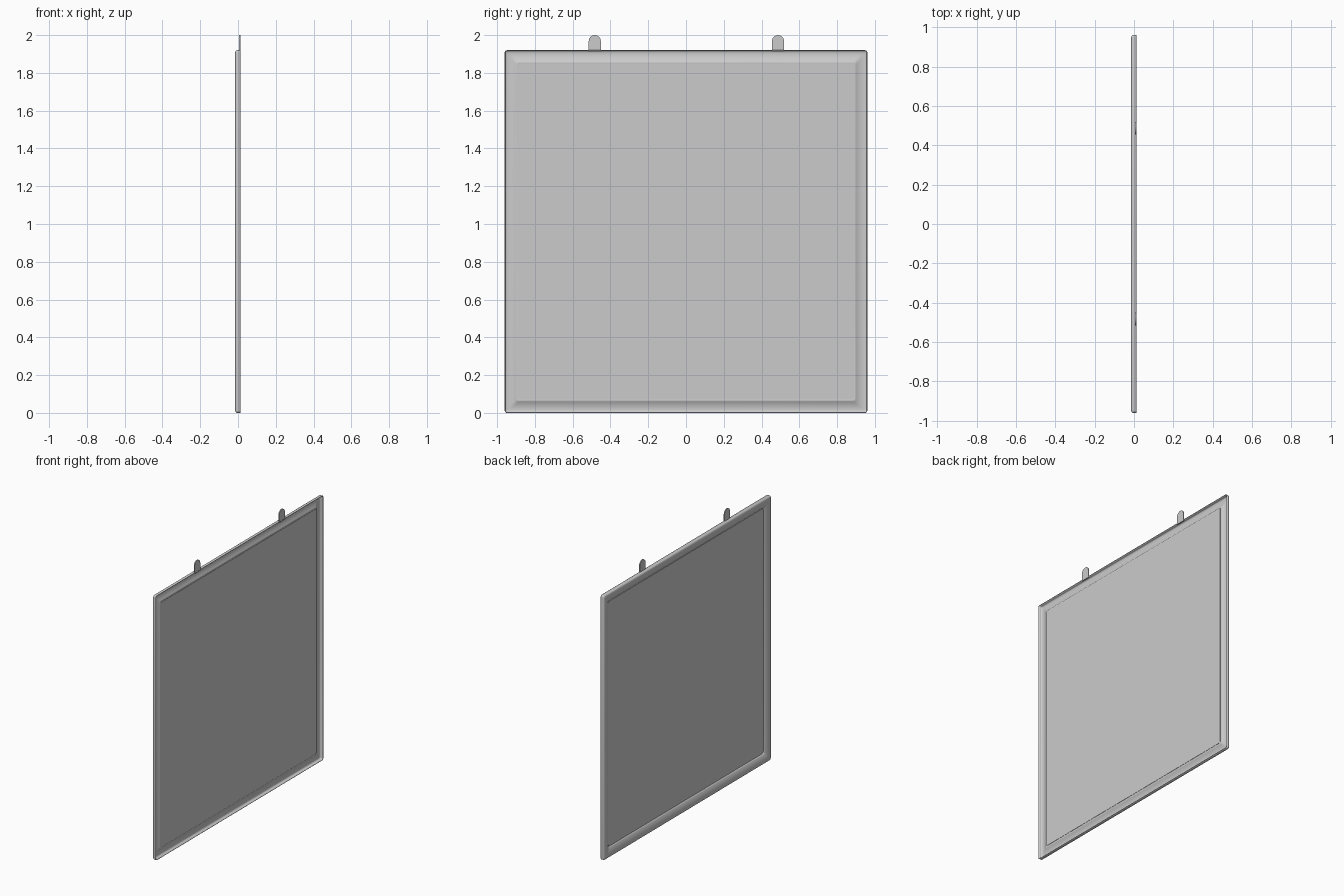
import bpy, bmesh, math

if "Cube" in bpy.data.objects:
    bpy.data.objects.remove(bpy.data.objects["Cube"])

HALF, MID_Z = 0.96, 0.96


def finish(name, bm):
    mesh = bpy.data.meshes.new(name)
    bm.to_mesh(mesh)
    bm.free()
    ob = bpy.data.objects.new(name, mesh)
    bpy.context.collection.objects.link(ob)
    return ob


def smooth(ob, angle):
    bpy.ops.object.select_all(action='DESELECT')
    ob.select_set(True)
    bpy.context.view_layer.objects.active = ob
    bpy.ops.object.shade_smooth_by_angle(angle=math.radians(angle))


def rounded_square(bm, inset, x, radius=0.012, steps=5):
    """Ring of vertices in the YZ plane, counter-clockwise seen from +x."""
    c = HALF - inset - radius
    ring = []
    for q, (sy, sz) in enumerate([(1, 1), (-1, 1), (-1, -1), (1, -1)]):
        for k in range(steps + 1):
            a = math.pi / 2 * (q + k / steps)
            ring.append(bm.verts.new((x, sy * c + radius * math.cos(a),
                                      MID_Z + sz * c + radius * math.sin(a))))
    return ring


def bridge(bm, a, b):
    n = len(a)
    for j in range(n):
        k = (j + 1) % n
        bm.faces.new((a[j], b[j], b[k], a[k]))


# moulded frame: thin arched shell, rounded on -x and hollow on +x
profile = [(0, 0.013), (0, -0.005), (0.002, -0.010), (0.007, -0.0135),
           (0.015, -0.015), (0.026, -0.0147), (0.038, -0.0125),
           (0.050, -0.0085), (0.061, -0.003), (0.072, 0.004)]
bm = bmesh.new()
rings = [rounded_square(bm, i, x) for i, x in profile]
for a, b in zip(rings, rings[1:]):
    bridge(bm, a, b)
frame = finish("frame", bm)
shell = frame.modifiers.new("shell", 'SOLIDIFY')
shell.thickness = 0.003
shell.offset = -1
smooth(frame, 35)

# flat panel inside the frame
bm = bmesh.new()
back = rounded_square(bm, 0.071, 0.008)
front = rounded_square(bm, 0.071, 0.002)
bridge(bm, back, front)
bm.faces.new(back)
bm.faces.new(front[::-1])
finish("panel", bm)

# two round-topped hanging tabs on the top edge
for name, y in (("hanging_tab_left", -0.483), ("hanging_tab_right", 0.487)):
    r, steps = 0.032, 14
    outline = [(-r, 1.912), (r, 1.912)]
    outline += [(r * math.cos(math.pi * k / steps),
                 2.0 - r + r * math.sin(math.pi * k / steps)) for k in range(steps + 1)]
    bm = bmesh.new()
    near = [bm.verts.new((0.013, y + u, z)) for u, z in outline]
    far = [bm.verts.new((0.006, y + u, z)) for u, z in outline]
    bridge(bm, near, far)
    bm.faces.new(near)
    bm.faces.new(far[::-1])
    smooth(finish(name, bm), 35)
